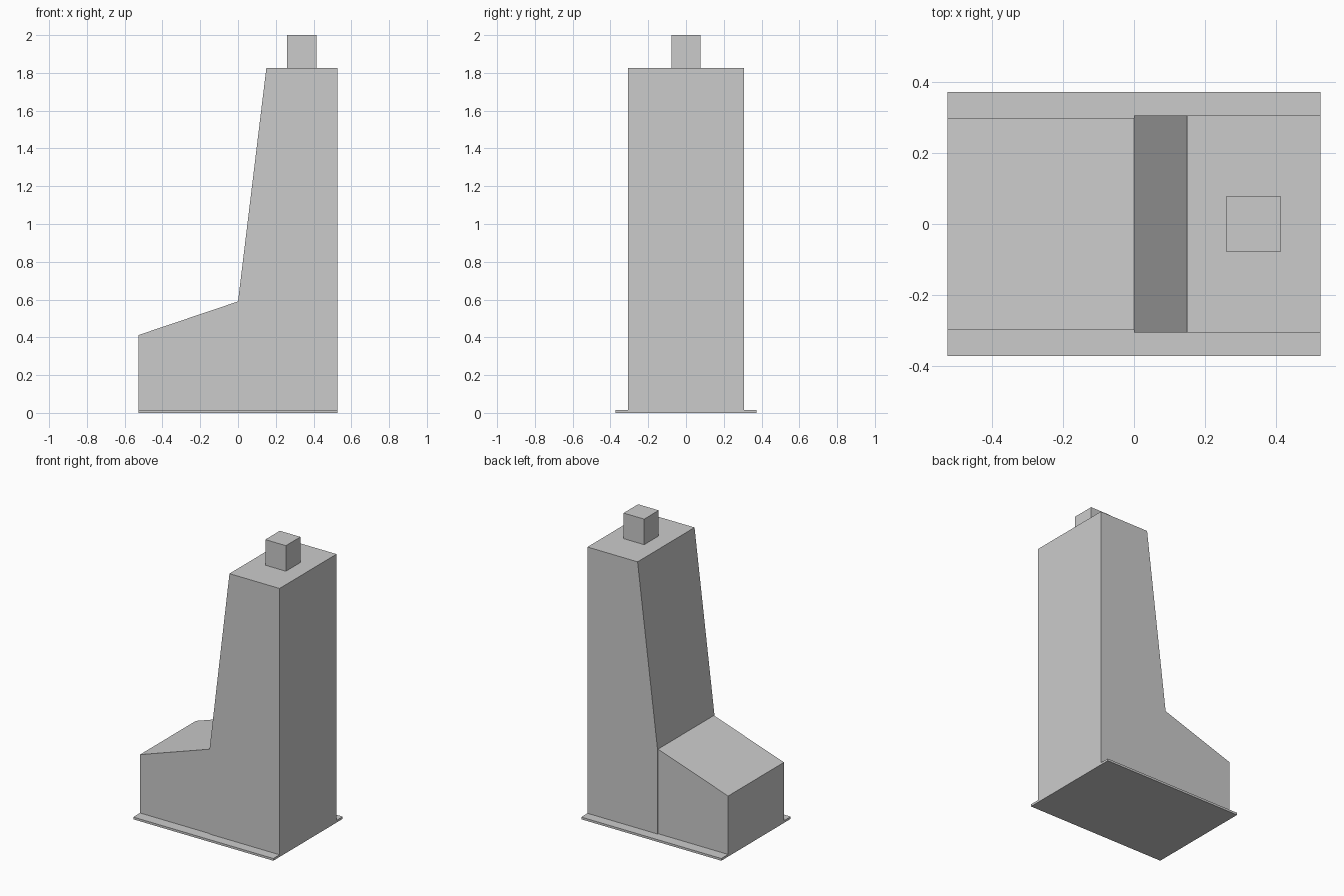
import bpy
import bmesh

cube = bpy.data.objects.get("Cube")
if cube:
    bpy.data.objects.remove(cube, do_unlink=True)

# Single plain grey
grey = bpy.data.materials.new("plain_grey")
grey.use_nodes = True
colour = (0.6, 0.6, 0.6, 1)
grey.diffuse_color = colour
grey.node_tree.nodes["Principled BSDF"].inputs["Base Color"].default_value = colour


def prism(name, profile, half_depth):
    """Extrude an x-z outline symmetrically along y."""
    bm = bmesh.new()
    face = bm.faces.new([bm.verts.new((x, -half_depth, z)) for x, z in profile])
    extruded = bmesh.ops.extrude_face_region(bm, geom=[face])["geom"]
    verts = [v for v in extruded if isinstance(v, bmesh.types.BMVert)]
    bmesh.ops.translate(bm, verts=verts, vec=(0, 2 * half_depth, 0))
    bmesh.ops.recalc_face_normals(bm, faces=bm.faces)
    mesh = bpy.data.meshes.new(name)
    bm.to_mesh(mesh)
    bm.free()
    mesh.materials.append(grey)
    obj = bpy.data.objects.new(name, mesh)
    bpy.context.collection.objects.link(obj)
    return obj


def box(x0, x1, z0, z1):
    return [(x0, z0), (x1, z0), (x1, z1), (x0, z1)]


end = 0.527        # half length of the footprint
floor = 0.015      # top of the base plate
shoulder = 0.59    # where the two sloped parts meet
top = 1.826        # top of the tower

# Thin base plate
prism("base_plate", box(-end, end, 0, floor), 0.373)

# Low block with a gently sloping roof
prism("low_block", [(-end, floor), (0, floor), (0, shoulder), (-end, 0.412)], 0.3)

# Tall tower with one leaning side
prism("tower", [(0, floor), (end, floor), (end, top), (0.15, top), (0, shoulder)], 0.306)

# Small square chimney
prism("chimney", box(0.26, 0.415, top, 2), 0.078)
